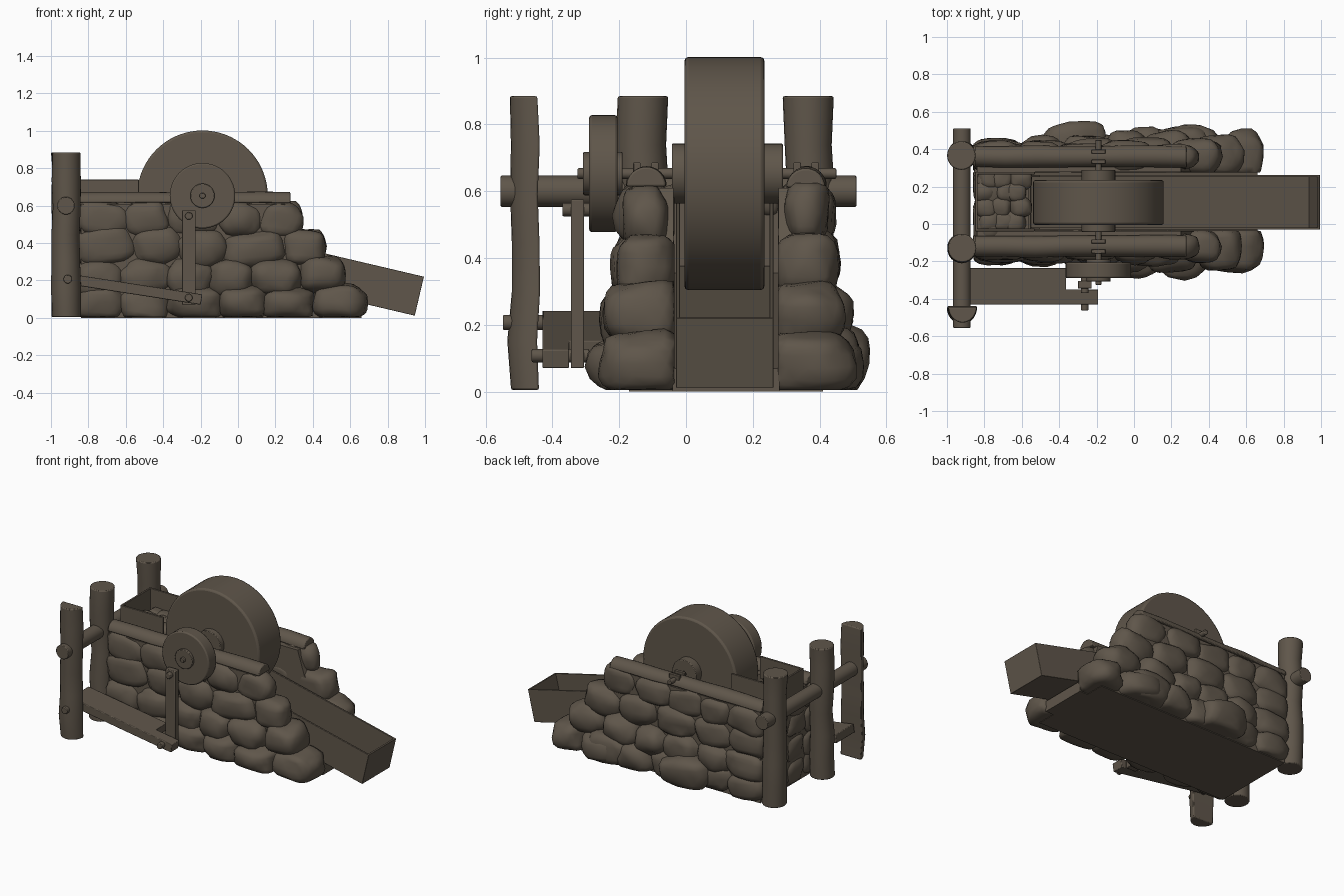
import bpy, bmesh, math, random
from mathutils import Vector, Matrix, noise

if "Cube" in bpy.data.objects:
    bpy.data.objects.remove(bpy.data.objects["Cube"])

random.seed(4)
mat = bpy.data.materials.new("weathered_brown")
mat.diffuse_color = (0.115, 0.093, 0.069, 1)
mat.use_nodes = True
mat.node_tree.nodes["Principled BSDF"].inputs["Base Color"].default_value = mat.diffuse_color


def finish(bm, name, bevel=0.0, angle=40):
    bmesh.ops.recalc_face_normals(bm, faces=bm.faces)
    me = bpy.data.meshes.new(name)
    bm.to_mesh(me)
    bm.free()
    ob = bpy.data.objects.new(name, me)
    bpy.context.collection.objects.link(ob)
    me.materials.append(mat)
    if bevel:
        m = ob.modifiers.new("bevel", 'BEVEL')
        m.width, m.segments = bevel, 2
        m.limit_method, m.angle_limit = 'ANGLE', math.radians(50)
    bpy.ops.object.select_all(action='DESELECT')
    ob.select_set(True)
    bpy.context.view_layer.objects.active = ob
    bpy.ops.object.shade_smooth_by_angle(angle=math.radians(angle))
    return ob


def box(name, c, s, tilt=0.0, bevel=0.003):
    bm = bmesh.new()
    bmesh.ops.create_cube(bm, size=1, matrix=Matrix.Translation(c)
                          @ Matrix.Rotation(tilt, 4, 'Y') @ Matrix.Diagonal((*s, 1)))
    return finish(bm, name, bevel)


def rod_y(name, x, z, y0, y1, r, seg=32, bevel=0.004):
    """Cylinder running along y."""
    bm = bmesh.new()
    bmesh.ops.create_cone(bm, cap_ends=True, segments=seg, radius1=r, radius2=r, depth=y1 - y0,
                          matrix=Matrix.Translation((x, (y0 + y1) / 2, z))
                          @ Matrix.Rotation(math.pi / 2, 4, 'X'))
    return finish(bm, name, bevel)


def extrude(name, pts, axis, a, b, bevel=0.0):
    """Extrude an outline along y (points are x, z) or z (points are x, y)."""
    bm = bmesh.new()
    vs = [bm.verts.new((p[0], a, p[1]) if axis == 'y' else (p[0], p[1], a)) for p in pts]
    f = bm.faces.new(vs)
    r = bmesh.ops.extrude_face_region(bm, geom=[f])
    d = Vector((0, b - a, 0)) if axis == 'y' else Vector((0, 0, b - a))
    bmesh.ops.translate(bm, vec=d, verts=[v for v in r['geom'] if isinstance(v, bmesh.types.BMVert)])
    return finish(bm, name, bevel)


def log(name, outline, start, axis, length, rings=7, wobble=0.005, bevel=0.006):
    """Slightly uneven timber: a cross-section swept along x or z."""
    bm = bmesh.new()
    prev = None
    for i in range(rings):
        t = i / (rings - 1)
        k = 1 + random.uniform(-0.05, 0.05)
        o = [random.uniform(-wobble, wobble) for _ in range(2)]
        ring = []
        for p, q in outline:
            p, q = p * k + o[0], q * k + o[1]
            ofs = (t * length, p, q) if axis == 'x' else (p, q, t * length)
            ring.append(bm.verts.new(Vector(start) + Vector(ofs)))
        n = len(ring)
        if prev:
            for j in range(n):
                bm.faces.new((prev[j], prev[(j + 1) % n], ring[(j + 1) % n], ring[j]))
        else:
            bm.faces.new(ring)
        prev = ring
    bm.faces.new(prev)
    return finish(bm, name, bevel)


def arc(r, a0, a1, n, sq=1.0):
    return [(r * math.cos(math.radians(a0 + (a1 - a0) * i / n)),
             r * sq * math.sin(math.radians(a0 + (a1 - a0) * i / n))) for i in range(n + 1)]


def rock(bm, c, s, lo, hi):
    """Rounded boulder, flattened where it meets the limits lo and hi."""
    seed = Vector([random.uniform(0, 50) for _ in range(3)])
    rot = Matrix.Rotation(random.uniform(-0.15, 0.15), 3, 'Y')
    r = bmesh.ops.create_icosphere(bm, subdivisions=3, radius=1)
    for v in r['verts']:
        d = v.co.normalized()
        p = Vector([math.copysign(abs(q) ** 0.72, q) for q in d])
        p *= 1 + 0.16 * noise.noise(d * 1.5 + seed)
        p = rot @ Vector((p.x * s[0], p.y * s[1], p.z * s[2])) + Vector(c)
        v.co = [min(max(p[i], lo[i]), hi[i]) for i in range(3)]


MID = 0.12                                 # mirror plane of the base in y
mir = lambda y, side: y if side < 0 else 2 * MID - y

# Stone walls on both sides: rows are z, half height, right end, depth left, depth right
rows = [(0.075, 0.085, 0.69, 0.10, 0.175), (0.22, 0.09, 0.58, 0.095, 0.145),
        (0.375, 0.09, 0.47, 0.085, 0.115), (0.53, 0.085, 0.35, 0.08, 0.085)]
core = [(-0.84, 0), (-0.84, 0.61), (0.25, 0.61), (0.30, 0.45), (0.42, 0.3), (0.52, 0.15), (0.6, 0)]
for side, tag in ((-1, "front"), (1, "back")):
    bm = bmesh.new()
    lo = (-0.86, -9, 0.005) if side < 0 else (-0.86, mir(-0.035, 1), 0.005)
    hi = (9, -0.035, 0.625) if side < 0 else (9, 9, 0.625)
    for k, (z, h, end, d0, d1) in enumerate(rows):
        n = 6 - (k > 1)
        w = (end + 0.86) / n
        cuts = [-0.86 + w * i + (random.uniform(-0.04, 0.04) if 0 < i < n else 0) for i in range(n + 1)]
        for i in range(n):
            x, half = (cuts[i] + cuts[i + 1]) / 2, (cuts[i + 1] - cuts[i]) / 2 + 0.018
            t = min(1, max(0, (x + 0.6) / 0.8))
            d = d0 + (d1 - d0) * t + random.uniform(-0.008, 0.008)
            if i == n - 1:
                d, half = d * 0.82, half - 0.018
            rock(bm, (x, mir(-0.12, side), z + random.uniform(-0.012, 0.012)), (half, d, h + 0.012), lo, hi)
    if side > 0:                           # two boulders that stick out at the back
        rock(bm, (-0.31, 0.42, 0.09), (0.17, 0.13, 0.11), lo, hi)
        rock(bm, (0.26, 0.41, 0.09), (0.16, 0.11, 0.10), lo, hi)
    finish(bm, tag + "_stone_wall", angle=60)
    y0, y1 = sorted((mir(-0.17, side), mir(-0.037, side)))
    extrude(tag + "_wall_core", core, 'y', y0, y1)

# Filling below the trough, stones of the left end wall
extrude("base_filling", [(-0.84, 0), (-0.84, 0.58), (-0.565, 0.58), (-0.565, 0.355), (0.66, 0.07), (0.66, 0)],
        'y', -0.04, 0.28)
bm = bmesh.new()
for z in (0.08, 0.23, 0.38, 0.52):
    for y in (0.02, 0.20):
        rock(bm, (-0.77, y + random.uniform(-0.03, 0.03), z), (0.09, 0.12, 0.095),
             (-0.86, -0.1, 0.005), (0, 0.34, 0.63))
for x in (-0.78, -0.70, -0.62):
    for y in (0.01, 0.09, 0.17, 0.24):
        rock(bm, (x + random.uniform(-0.02, 0.02), y, 0.575), (0.06, 0.055, 0.05),
             (-0.85, -0.03, 0.5), (-0.545, 0.275, 0.64))
finish(bm, "end_stones", angle=60)

# Raised splash box behind the wheel
for y, tag in ((-0.032, "front"), (0.272, "back")):
    box("splash_board_" + tag, (-0.69, y, 0.665), (0.32, 0.014, 0.15))
box("splash_board_end", (-0.843, 0.12, 0.665), (0.014, 0.304, 0.15))

# Sloping open trough
a = math.atan(0.235)


def trough_panel(name, u0, u1, y0, y1, w0, w1):
    u, w = (u0 + u1) / 2, (w0 + w1) / 2
    c = (0.945 + u * math.cos(a) + w * math.sin(a), (y0 + y1) / 2,
         0.012 - u * math.sin(a) + w * math.cos(a))
    box(name, c, (u1 - u0, y1 - y0, w1 - w0), a, 0.002)


trough_panel("trough_floor", -1.54, 0, -0.03, 0.262, 0, 0.012)
trough_panel("trough_front_side", -1.54, 0, -0.03, -0.018, 0, 0.214)
trough_panel("trough_back_side", -1.54, 0, 0.25, 0.262, 0, 0.214)
trough_panel("trough_end", -0.012, 0, -0.03, 0.262, 0, 0.214)

# Grinding wheel, flywheel, axle and hubs
X, Z = -0.19, 0.653
rod_y("grinding_wheel", X, Z, -0.005, 0.235, 0.349, 72, 0.012)
rod_y("wheel_hub", X, Z, -0.042, 0.29, 0.09)
rod_y("flywheel", X, Z, -0.29, -0.205, 0.175, 56, 0.008)
rod_y("flywheel_hub", X, Z, -0.308, -0.19, 0.065)
rod_y("axle", X, Z, -0.325, 0.45, 0.016, 20)

# Half-log rails with axle brackets, posts
for side, tag in ((-1, "front"), (1, "back")):
    y = mir(-0.12, side)
    log(tag + "_rail", arc(0.058, 0, 180, 12), (-0.85, y, 0.614), 'x', 1.13, 8, 0.003)
    for dy in (-0.027, 0.027):
        box(tag + "_axle_bracket", (X, y + dy, 0.665), (0.075, 0.022, 0.042))
    log(tag + "_post", arc(0.073, 0, 345, 23), (-0.92, mir(-0.13, side), 0.005), 'z', 0.88)
half = [(x, y * 1.1) for x, y in arc(0.078, 180, 360, 14)]
log("outer_half_post", half, (-0.92, -0.442, 0.005), 'z', 0.88)
rod_y("cross_bar", -0.92, 0.60, -0.555, 0.51, 0.047)

# Foot pedal, tilted down to the right
pedal = extrude("foot_pedal", [(-0.96, -0.43), (-0.195, -0.43), (-0.195, -0.35), (-0.37, -0.35),
                               (-0.37, -0.235), (-0.96, -0.235)], 'z', -0.028, 0.028, 0.004)
tilt = math.atan(0.155)
piv = Vector((-0.195, 0, 0))
pedal.matrix_world = (Matrix.Translation((-0.195, 0, 0.098)) @ Matrix.Rotation(tilt, 4, 'Y')
                      @ Matrix.Translation(-piv))
rod_y("pedal_pivot_pin", -0.91, 0.207, -0.548, -0.25, 0.023, 20)

# Connecting rod and its pins
box("connecting_rod", (-0.263, -0.325, 0.323), (0.074, 0.04, 0.505), 0, 0.004)
rod_y("crank_pin", -0.263, 0.545, -0.37, -0.27, 0.02, 20)
rod_y("pedal_link_pin", -0.263, 0.108, -0.462, -0.29, 0.02, 20)
